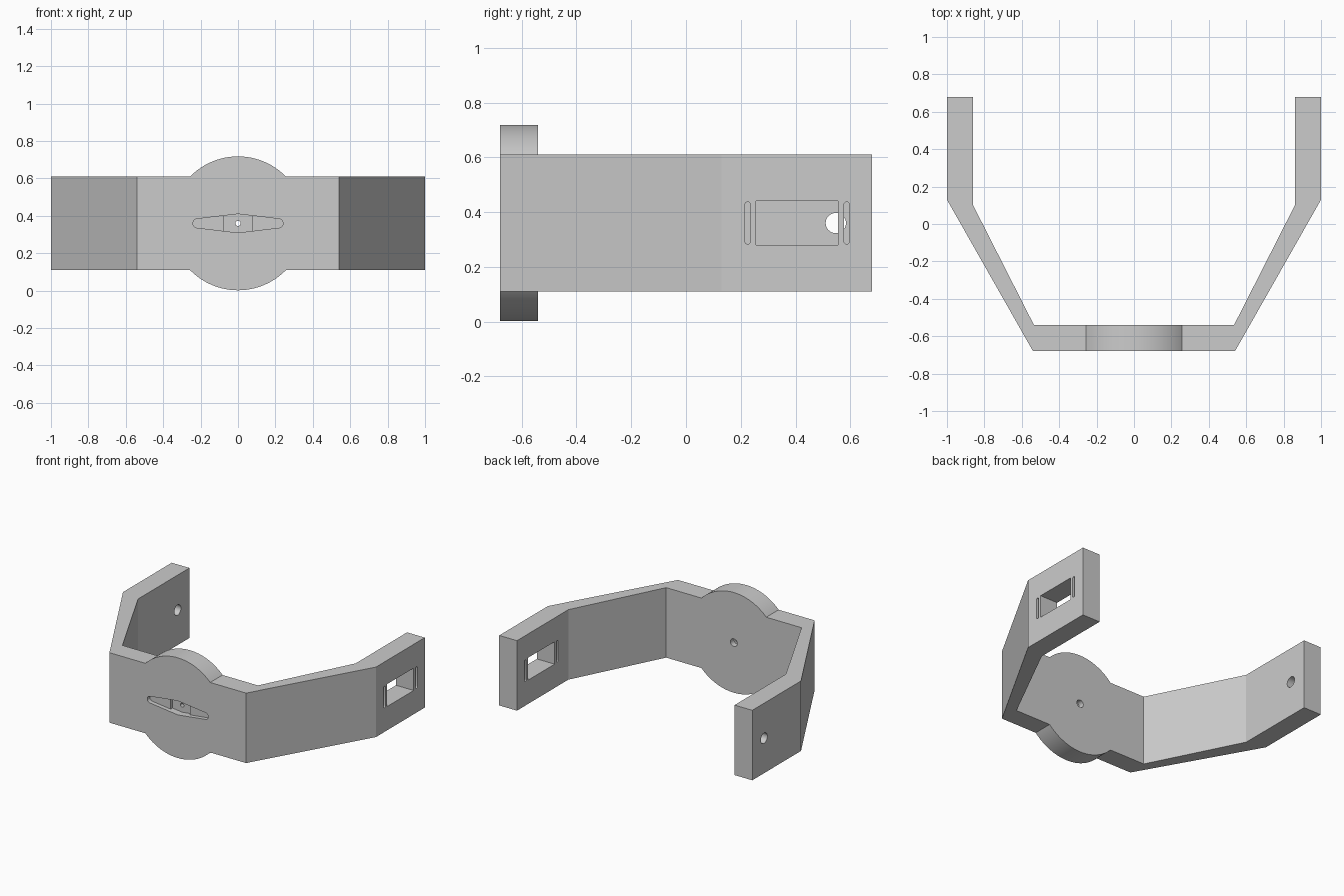
import bpy, bmesh, math

if "Cube" in bpy.data.objects:
    bpy.data.objects.remove(bpy.data.objects["Cube"], do_unlink=True)

MID = 0.36        # height of the centre line
FRONT, WALL = -0.68, 0.14

grey = bpy.data.materials.new("plain grey")
grey.use_nodes = True
grey.diffuse_color = (0.6, 0.6, 0.6, 1)
grey.node_tree.nodes["Principled BSDF"].inputs["Base Color"].default_value = (0.6, 0.6, 0.6, 1)

# Ways of standing a flat outline in space
UP = lambda u, v, d: (u, v, d)
DEEP = lambda u, v, d: (u, d, MID + v)
ACROSS = lambda u, v, d: (d, u, MID + v)


def prism(name, outline, place, lo, hi):
    """Solid made by extruding an outline from lo to hi."""
    bm = bmesh.new()
    a, b = [[bm.verts.new(place(u, v, d)) for u, v in outline] for d in (lo, hi)]
    bm.faces.new(a)
    bm.faces.new(b)
    n = len(a)
    for i in range(n):
        j = (i + 1) % n
        bm.faces.new((a[i], a[j], b[j], b[i]))
    bmesh.ops.recalc_face_normals(bm, faces=bm.faces)
    mesh = bpy.data.meshes.new(name)
    bm.to_mesh(mesh)
    bm.free()
    mesh.materials.append(grey)
    obj = bpy.data.objects.new(name, mesh)
    bpy.context.collection.objects.link(obj)
    return obj


def arc(cu, cv, r, start, end, n):
    angles = [math.radians(start + (end - start) * i / n) for i in range(n + 1)]
    return [(cu + r * math.cos(t), cv + r * math.sin(t)) for t in angles]


def circle(cu, cv, r, n):
    return arc(cu, cv, r, 0, 360, n)[:-1]


def combine(target, tool, operation):
    mod = target.modifiers.new(tool.name, 'BOOLEAN')
    mod.operation, mod.solver, mod.object = operation, 'EXACT', tool
    bpy.context.view_layer.objects.active = target
    bpy.ops.object.modifier_apply(modifier=mod.name)
    bpy.data.objects.remove(tool, do_unlink=True)


# Bent band with two arms
half = [(0.54, FRONT), (1, 0.13), (1, 0.68), (0.86, 0.68), (0.86, 0.10), (0.535, FRONT + WALL)]
band = half + [(-x, y) for x, y in reversed(half)]
bracket = prism("bracket", band, UP, 0.11, 0.61)

# Round boss on the front plate
combine(bracket, prism("boss", circle(0, 0, 0.358, 96), DEEP, FRONT, FRONT + WALL), 'UNION')

# Tapered pocket, deeper in the middle, with a stepped screw hole
tip = arc(0.217, 0, 0.024, -85, 85, 10)
pocket = tip + [(0, 0.05)] + [(-u, v) for u, v in reversed(tip)] + [(0, -0.05)]
well = [(0.077, -0.041), (0.077, 0.041), (0, 0.05), (-0.077, 0.041), (-0.077, -0.041), (0, -0.05)]
back = FRONT + WALL
cuts = [
    prism("pocket", pocket, DEEP, FRONT - 0.05, FRONT + 0.03),
    prism("pocket_well", well, DEEP, FRONT - 0.05, FRONT + 0.05),
    prism("screw_hole", circle(0, 0, 0.014, 24), DEEP, FRONT - 0.05, back + 0.05),
    prism("screw_head", circle(0, 0, 0.027, 32), DEEP, back - 0.04, back + 0.05),
]

# Window and strap slots in the left arm
window = [(0.255, -0.08), (0.555, -0.08), (0.555, 0.08), (0.255, 0.08)]
cuts.append(prism("window", window, ACROSS, 0.8, 1.1))
for y in (0.225, 0.587):
    slot = arc(y, 0.067, 0.01, 0, 180, 8) + arc(y, -0.067, 0.01, 180, 360, 8)
    cuts.append(prism("strap_slot", slot, ACROSS, 0.8, 1.1))

# Pivot hole in the right arm
cuts.append(prism("pivot_hole", circle(0.547, 0, 0.037, 40), ACROSS, -1.1, -0.8))

for cut in cuts:
    combine(bracket, cut, 'DIFFERENCE')

# Smooth curved walls, keep edges sharp
bpy.ops.object.select_all(action='DESELECT')
bracket.select_set(True)
bpy.context.view_layer.objects.active = bracket
bpy.ops.object.shade_smooth_by_angle(angle=math.radians(25))
